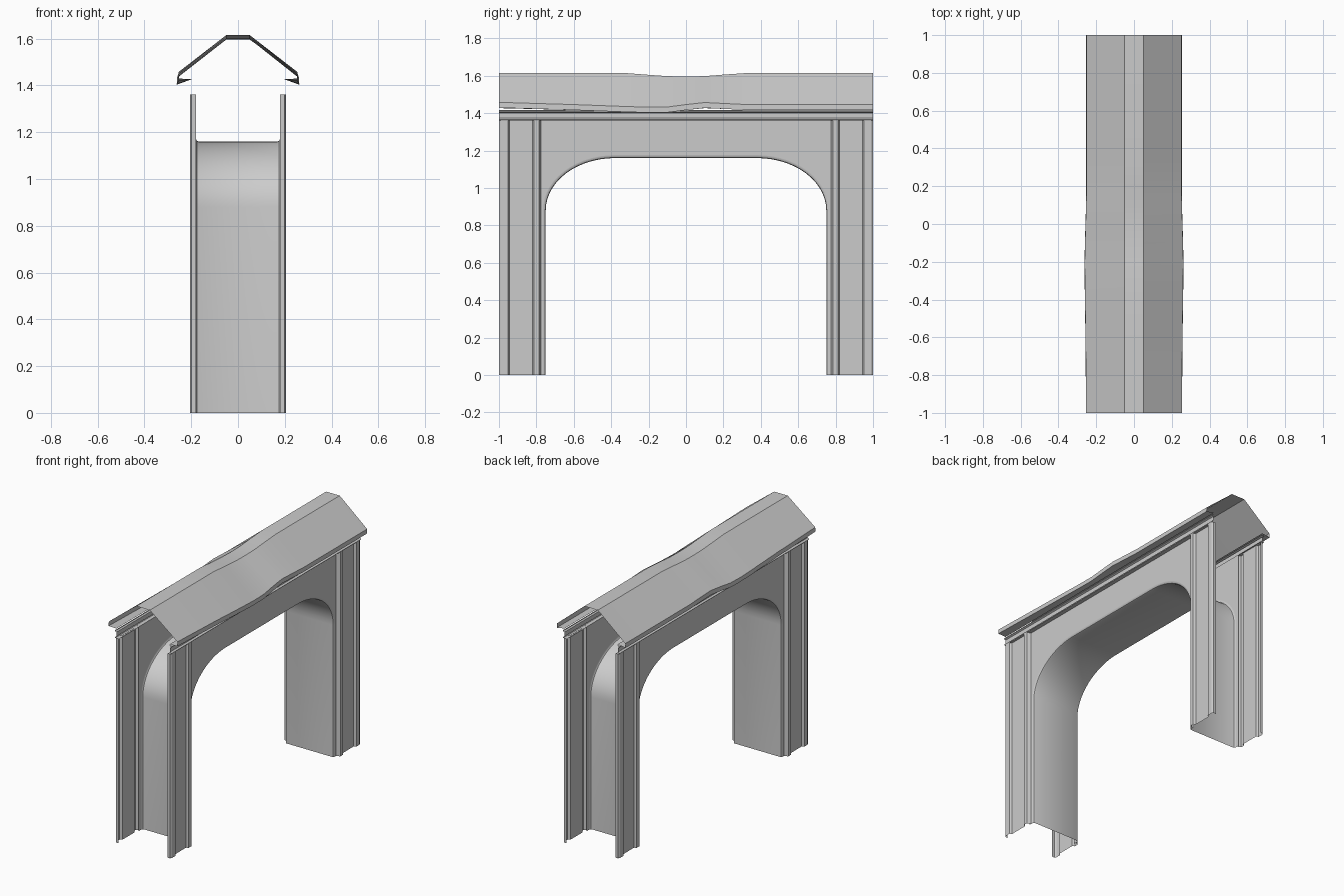
import bpy, math

if "Cube" in bpy.data.objects:
    bpy.data.objects.remove(bpy.data.objects["Cube"])


def make(name, verts, faces, smooth=True):
    me = bpy.data.meshes.new(name)
    me.from_pydata(verts, [], faces)
    me.update()
    ob = bpy.data.objects.new(name, me)
    bpy.context.collection.objects.link(ob)
    bpy.ops.object.select_all(action='DESELECT')
    ob.select_set(True)
    bpy.context.view_layer.objects.active = ob
    bpy.ops.object.mode_set(mode='EDIT')
    bpy.ops.mesh.select_all(action='SELECT')
    bpy.ops.mesh.normals_make_consistent(inside=False)
    bpy.ops.object.mode_set(mode='OBJECT')
    if smooth:
        bpy.ops.object.shade_smooth_by_angle(angle=math.radians(30))
    return ob


def loft(name, rings, smooth=True):
    # skin a list of equally long open point rows
    n = len(rings[0])
    verts = [p for r in rings for p in r]
    faces = [(i * n + j, i * n + j + 1, (i + 1) * n + j + 1, (i + 1) * n + j)
             for i in range(len(rings) - 1) for j in range(n - 1)]
    return make(name, verts, faces, smooth)


def arch(d, steps=14):
    # opening outline in (y, z), grown outward by d
    right = [(0.75 + d, 0.0)]
    for i in range(steps + 1):
        a = math.pi / 2 * i / steps
        right.append((0.38 + (0.37 + d) * math.cos(a), 0.88 + (0.28 + d) * math.sin(a)))
    return right + [(-y, z) for y, z in reversed(right)]


# Arch lining with rounded rims on both sides
half = [(0.168, 0.0), (0.175, 0.003), (0.179, 0.009), (0.18, 0.016)]
sections = [(-x, d) for x, d in reversed(half)] + half
loft("arch_lining", [[(x, y, z) for y, z in arch(d)] for x, d in sections])

# Pilaster cross-section: (distance from outer end, x), two raised frame strips
pilaster = [(0.0, 0.18), (0.0, 0.198), (0.012, 0.205), (0.047, 0.205), (0.056, 0.19),
            (0.18, 0.19), (0.188, 0.205), (0.215, 0.205), (0.226, 0.18)]

# Cornice cross-section: (x, z), two small ledges
cornice = [(0.18, 1.36), (0.205, 1.362), (0.208, 1.367), (0.197, 1.374),
           (0.197, 1.402), (0.208, 1.407), (0.208, 1.412), (0.195, 1.416)]

for sx, side in ((1, "right"), (-1, "left")):
    # Flat wall around the opening
    outline = [(0.79, 0.0)] + arch(0.016) + [(-0.79, 0.0), (-0.79, 1.362), (0.79, 1.362)]
    make("wall_" + side, [(sx * 0.18, y, z) for y, z in outline],
         [tuple(range(len(outline)))], False)
    for sy, end in ((-1, "front"), (1, "back")):
        loft(f"pilaster_{side}_{end}",
             [[(sx * x, sy * (1 - t), z) for t, x in pilaster] for z in (0.0, 1.362)], False)
    loft("cornice_" + side, [[(sx * x, y, z) for x, z in cornice] for y in (-1, 1)], False)

# Sagging roof sheet with folded eaves: (y, ridge z, eave z, half width)
stations = [(-1, 1.615, 1.458, 0.253), (-0.6, 1.615, 1.446, 0.256), (-0.33, 1.615, 1.436, 0.26),
            (-0.2, 1.605, 1.432, 0.261), (-0.1, 1.598, 1.433, 0.259), (0, 1.596, 1.446, 0.256),
            (0.1, 1.598, 1.457, 0.253), (0.2, 1.606, 1.452, 0.252), (0.33, 1.615, 1.446, 0.252),
            (1, 1.615, 1.446, 0.252)]
rings = []
for y, top, eave, w in stations:
    right = [(0.05, top), (w, eave), (w + 0.001, eave - 0.029), (0.196, 1.427)]
    rings.append([(-x, y, z) for x, z in reversed(right)] + [(x, y, z) for x, z in right])
loft("roof", rings)
